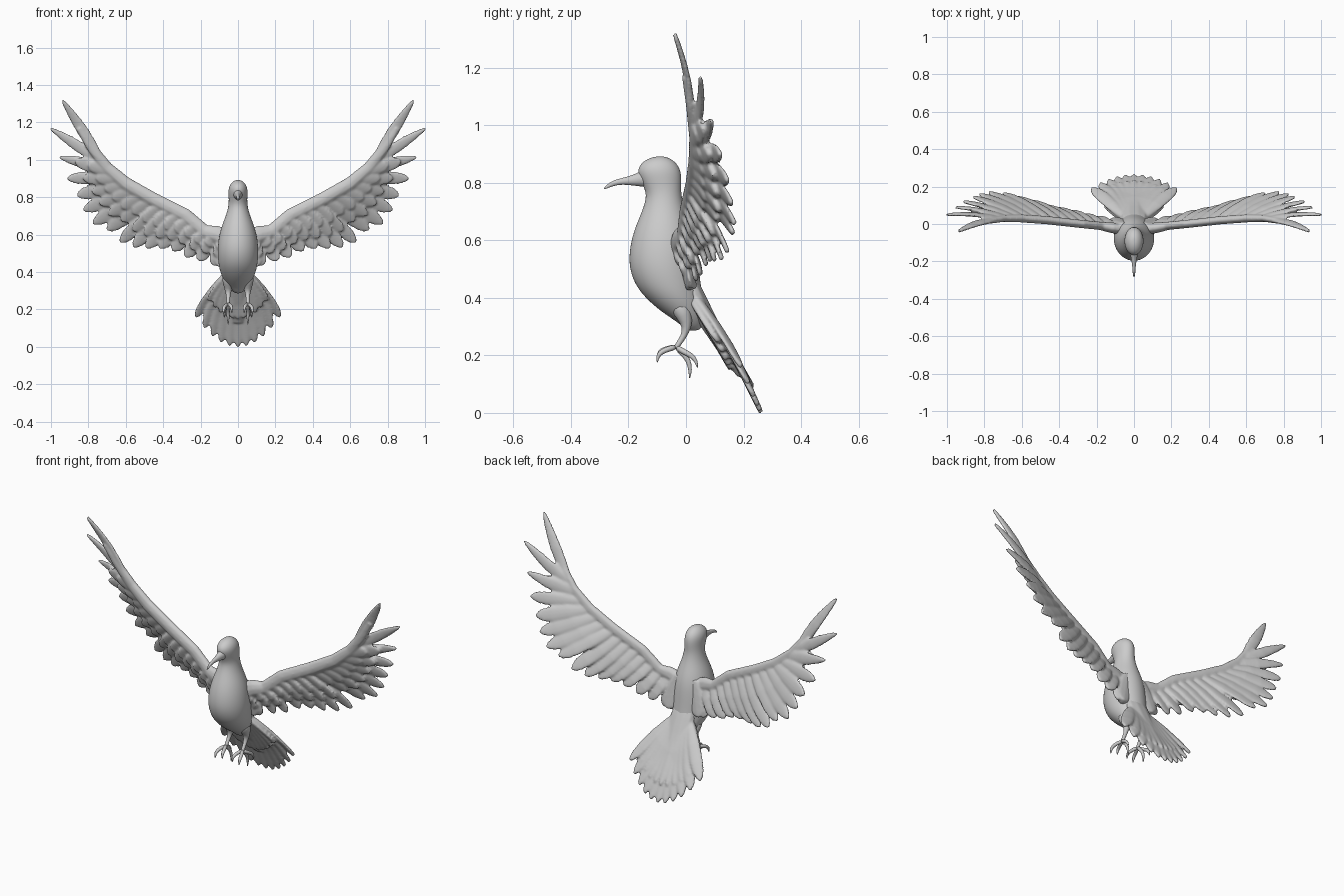
import bpy, bmesh, math
from mathutils import Vector as V, Matrix

if "Cube" in bpy.data.objects:
    bpy.data.objects.remove(bpy.data.objects["Cube"])


def loft(bm, sections, n=12):
    """Closed tube through elliptical sections (centre, axis a, axis b)."""
    rings = []
    for c, a, b in sections:
        rings.append([bm.verts.new(c + a * math.cos(2 * math.pi * k / n) + b * math.sin(2 * math.pi * k / n))
                      for k in range(n)])
    for r, s in zip(rings, rings[1:]):
        for k in range(n):
            bm.faces.new((r[k], r[(k + 1) % n], s[(k + 1) % n], s[k]))
    bm.faces.new(rings[0])
    bm.faces.new(rings[-1])


def tube(bm, pts, radii, flat=1.0, n=10, side=V((1, 0, 0))):
    """Tapered tube along points; flat scales the axis closest to side."""
    pts = [V(p) for p in pts]
    secs = []
    for i, p in enumerate(pts):
        d = (pts[min(i + 1, len(pts) - 1)] - pts[max(i - 1, 0)]).normalized()
        a = (side - d * side.dot(d)).normalized()
        secs.append((p, a * radii[i] * flat, d.cross(a) * radii[i]))
    loft(bm, secs, n)


BLUNT = [(0, .5), (.15, .75), (.4, .95), (.7, 1), (.86, .86), (.95, .55), (1, .15)]
POINTED = [(0, .7), (.2, .95), (.45, 1), (.65, .85), (.82, .62), (.94, .38), (1, .12)]


def feather(bm, base, tip, width, thick, normal, tilt=0.0, shape=BLUNT, bow=0.0):
    d = (tip - base).normalized()
    nrm = (normal - d * normal.dot(d)).normalized()
    nrm = Matrix.Rotation(tilt, 3, d) @ nrm
    w = d.cross(nrm)
    loft(bm, [(base.lerp(tip, t) + nrm * bow * math.sin(math.pi * t), w * width * f,
               nrm * thick * (1 - .35 * t)) for t, f in shape])


def finish(name, bm, voxel=0, smooth=0, subsurf=0, mirror=False):
    bmesh.ops.recalc_face_normals(bm, faces=bm.faces[:])
    for f in bm.faces:
        f.smooth = True
    me = bpy.data.meshes.new(name)
    bm.to_mesh(me)
    bm.free()
    ob = bpy.data.objects.new(name, me)
    bpy.context.collection.objects.link(ob)
    if voxel:
        m = ob.modifiers.new("fuse", 'REMESH')
        m.mode, m.voxel_size, m.use_smooth_shade = 'VOXEL', voxel, True
    if smooth:
        m = ob.modifiers.new("soften", 'SMOOTH')
        m.factor, m.iterations = .5, smooth
    if subsurf:
        m = ob.modifiers.new("round", 'SUBSURF')
        m.levels = m.render_levels = subsurf
    if mirror:
        ob.modifiers.new("mirror", 'MIRROR')
    return ob


# body and head: z, front y, back y, half width
bm = bmesh.new()
PROFILE = [(.285, .0, .05, .018), (.31, -.02, .06, .045), (.35, -.085, .065, .075), (.40, -.143, .06, .097),
           (.45, -.182, .052, .107), (.52, -.203, .045, .112), (.60, -.193, .035, .102), (.66, -.172, .015, .083),
           (.71, -.15, -.005, .062), (.76, -.135, -.017, .05), (.80, -.155, -.015, .05), (.84, -.172, -.016, .053),
           (.87, -.157, -.032, .043), (.888, -.125, -.06, .023), (.892, -.1, -.08, .008)]
loft(bm, [(V((0, (f + b) / 2, z)), V((w, 0, 0)), V((0, (b - f) / 2, 0))) for z, f, b, w in PROFILE], 20)
finish("body", bm, subsurf=2)

# curved beak
bm = bmesh.new()
tube(bm, [(0, -.12, .818), (0, -.165, .812), (0, -.19, .808), (0, -.22, .806), (0, -.25, .8), (0, -.272, .789),
          (0, -.286, .778)], [.04, .025, .018, .012, .01, .007, .002], flat=.85)
finish("beak", bm, subsurf=2)

# wing: leading edge bone path
LEAD = [V(p) for p in [(.05, -.03, .575), (.12, -.02, .605), (.18, -.01, .62), (.28, 0, .705), (.46, .02, .795),
                       (.60, .03, .875), (.70, .03, .96), (.79, .015, 1.075), (.85, -.005, 1.17)]]


def lead(t):
    """Point at fraction t of the path length."""
    lens = [(b - a).length for a, b in zip(LEAD, LEAD[1:])]
    s = t * sum(lens)
    for a, b, l in zip(LEAD, LEAD[1:], lens):
        if s <= l:
            return a.lerp(b, s / l)
        s -= l
    return LEAD[-1]


TIPS = [V(p) for p in [(.94, -.04, 1.32), (1.003, .05, 1.168), (.955, .09, 1.015), (.912, .12, .9), (.86, .145, .81),
                       (.825, .16, .73), (.775, .17, .66), (.70, .165, .625), (.63, .145, .56), (.56, .125, .535),
                       (.49, .10, .53), (.42, .085, .53), (.35, .07, .515), (.28, .05, .48), (.21, .035, .46),
                       (.13, .02, .435)]]
FRONT = V((0, -1, 0))
bm = bmesh.new()
tube(bm, LEAD, [.05, .046, .036, .036, .036, .035, .031, .026, .015], flat=.62, side=V((0, 1, 0)))
last = len(TIPS) - 1
for i, tip in enumerate(TIPS):
    base = lead(.8 * (1 - i / last) + .02)
    # long flight feathers
    feather(bm, base, tip, .033 if i < 2 else .037 if i < 4 else .042, .013, FRONT, .25,
            POINTED if i < 3 else BLUNT, -.012)
    # two rows of covert feathers over the front
    if i > 1:
        for reach, lift, wid in ((.7, .012, .038), (.45, .02, .036)):
            up = FRONT * lift
            feather(bm, base + up * .3, base.lerp(tip, reach) + up, wid, .012, FRONT, .3)
# inner web joining the wing to the body
feather(bm, V((.05, -.02, .62)), V((.1, .02, .43)), .06, .03, FRONT)
finish("wings", bm, voxel=.0065, smooth=3, mirror=True)

# fanned tail
bm = bmesh.new()
BACK = V((0, .84, .54))
tube(bm, [(0, .0, .48), (0, .03, .41), (0, .07, .33), (0, .13, .23), (0, .19, .13)],
     [.03, .035, .034, .026, .012], flat=2.1)
for i in range(-5, 6):
    u = i / 5
    base = V((.05 * u, .035, .40))
    tip = V((.225 * u, .262 - .07 * u * u, .0 + .16 * u * u))
    lift = BACK * (.012 * (1 - abs(u)))
    feather(bm, base + lift, tip, .036, .014, BACK, .25 * u, BLUNT, .008)
    # short coverts above and below
    feather(bm, base + lift, base.lerp(tip, .8) + lift + BACK * .008, .026, .012, BACK, .3 * u)
    feather(bm, base - BACK * .015, base.lerp(tip, .6) - BACK * .018, .03, .013, BACK, .3 * u)
finish("tail", bm, voxel=.0065, smooth=3)

# legs and clawed toes
bm = bmesh.new()
tube(bm, [(.052, -.03, .39), (.052, -.005, .335), (.052, .005, .3), (.052, -.008, .265), (.053, -.03, .235),
          (.053, -.036, .222)], [.04, .03, .018, .01, .01, .01])
HEEL = (.053, -.034, .23)
TOES = [[(.068, -.062, .222), (.075, -.088, .212), (.077, -.099, .195), (.077, -.1, .174)],
        [(.043, -.06, .224), (.036, -.085, .218), (.033, -.098, .203), (.033, -.097, .18)],
        [(.053, -.012, .207), (.053, .008, .185), (.053, .016, .15), (.052, .012, .118)],
        [(.068, -.008, .212), (.072, .02, .2), (.073, .036, .18), (.073, .04, .155)]]
for toe in TOES:
    tube(bm, [HEEL] + toe, [.011, .01, .01, .007, .002])
finish("legs", bm, subsurf=1, mirror=True)
